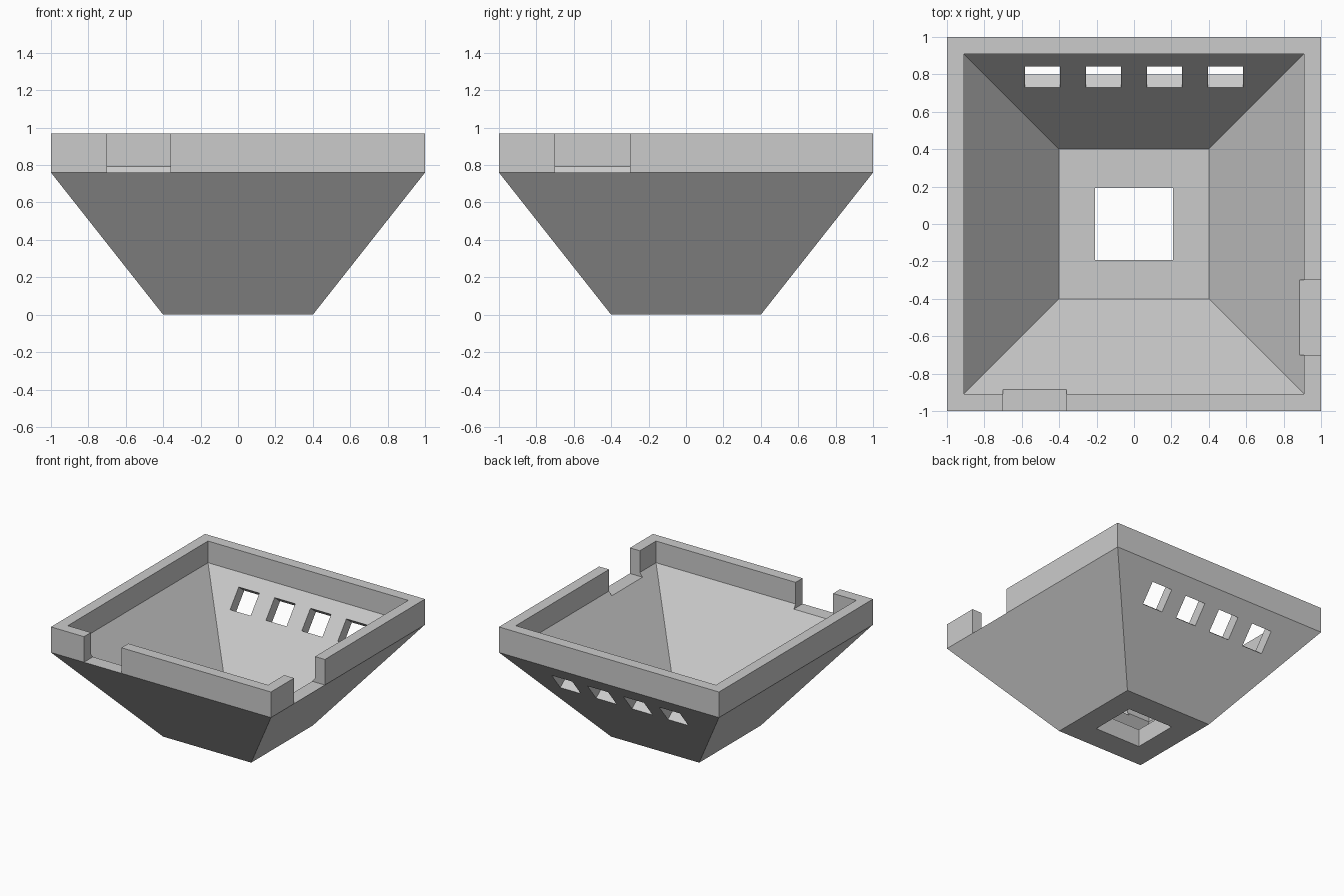
import bpy, bmesh, math
from mathutils import Matrix, Vector

if "Cube" in bpy.data.objects:
    bpy.data.objects.remove(bpy.data.objects["Cube"], do_unlink=True)

GREY = (0.6, 0.6, 0.6, 1.0)
mat = bpy.data.materials.new("plain grey")
mat.use_nodes = True
mat.diffuse_color = GREY
mat.node_tree.nodes["Principled BSDF"].inputs["Base Color"].default_value = GREY

FOOT, SLOPE_TOP, RIM_TOP = 0.4, 0.76, 0.97
WALL, FLOOR = 0.09, 0.146
RISE = SLOPE_TOP / (1 - FOOT)
INNER = 1 - WALL


def new_object(name, bm):
    mesh = bpy.data.meshes.new(name)
    bmesh.ops.recalc_face_normals(bm, faces=bm.faces)
    bm.to_mesh(mesh)
    bm.free()
    mesh.materials.append(mat)
    obj = bpy.data.objects.new(name, mesh)
    bpy.context.collection.objects.link(obj)
    return obj


def cutter(name, size, centre, tilt=0.0):
    bm = bmesh.new()
    bmesh.ops.create_cube(bm, size=1)
    place = (Matrix.Translation(centre) @ Matrix.Rotation(tilt, 4, "X")
             @ Matrix.Diagonal((*size, 1)))
    bmesh.ops.transform(bm, matrix=place, verts=bm.verts)
    obj = new_object(name, bm)
    obj.hide_render = True
    return obj


# Hopper shell: square rings from the foot, over the rim, down to the inner floor
rings = [(FOOT, 0), (1, SLOPE_TOP), (1, RIM_TOP), (INNER, RIM_TOP),
         (INNER, FLOOR + (INNER - FOOT) * RISE), (FOOT, FLOOR)]
bm = bmesh.new()
loops = [[bm.verts.new((sx * r, sy * r, z))
          for sx, sy in ((-1, -1), (1, -1), (1, 1), (-1, 1))] for r, z in rings]
for low, high in zip(loops, loops[1:]):
    for i in range(4):
        j = (i + 1) % 4
        bm.faces.new((low[i], low[j], high[j], high[i]))
bm.faces.new(loops[0])
bm.faces.new(loops[-1])
shell = new_object("hopper_shell", bm)

# Outlet in the floor
cutters = [cutter("outlet_cutter", (0.418, 0.385, 0.6), (0, 0, 0))]

# Notches through the front and left rim
top = SLOPE_TOP + 0.25
cutters.append(cutter("front_notch_cutter", (0.34, 0.4, 0.5), (-0.53, -1, top)))
cutters.append(cutter("left_notch_cutter", (0.4, 0.4, 0.5), (1, -0.5, top)))

# Row of windows square to the sloping back wall
tilt = math.atan(RISE)
for i in range(4):
    cutters.append(cutter(f"window_cutter_{i + 1}", (0.187, 0.182, 0.3),
                          Vector(((i - 1.5) * 0.326, 0.82, 0.607)), tilt))

# Apply the cuts
for c in cutters:
    mod = shell.modifiers.new(c.name, "BOOLEAN")
    mod.operation = "DIFFERENCE"
    mod.solver = "EXACT"
    mod.object = c
bpy.context.view_layer.update()
depsgraph = bpy.context.evaluated_depsgraph_get()
cut_mesh = bpy.data.meshes.new_from_object(shell.evaluated_get(depsgraph))
shell.modifiers.clear()
shell.data = cut_mesh
for c in cutters:
    bpy.data.objects.remove(c, do_unlink=True)
